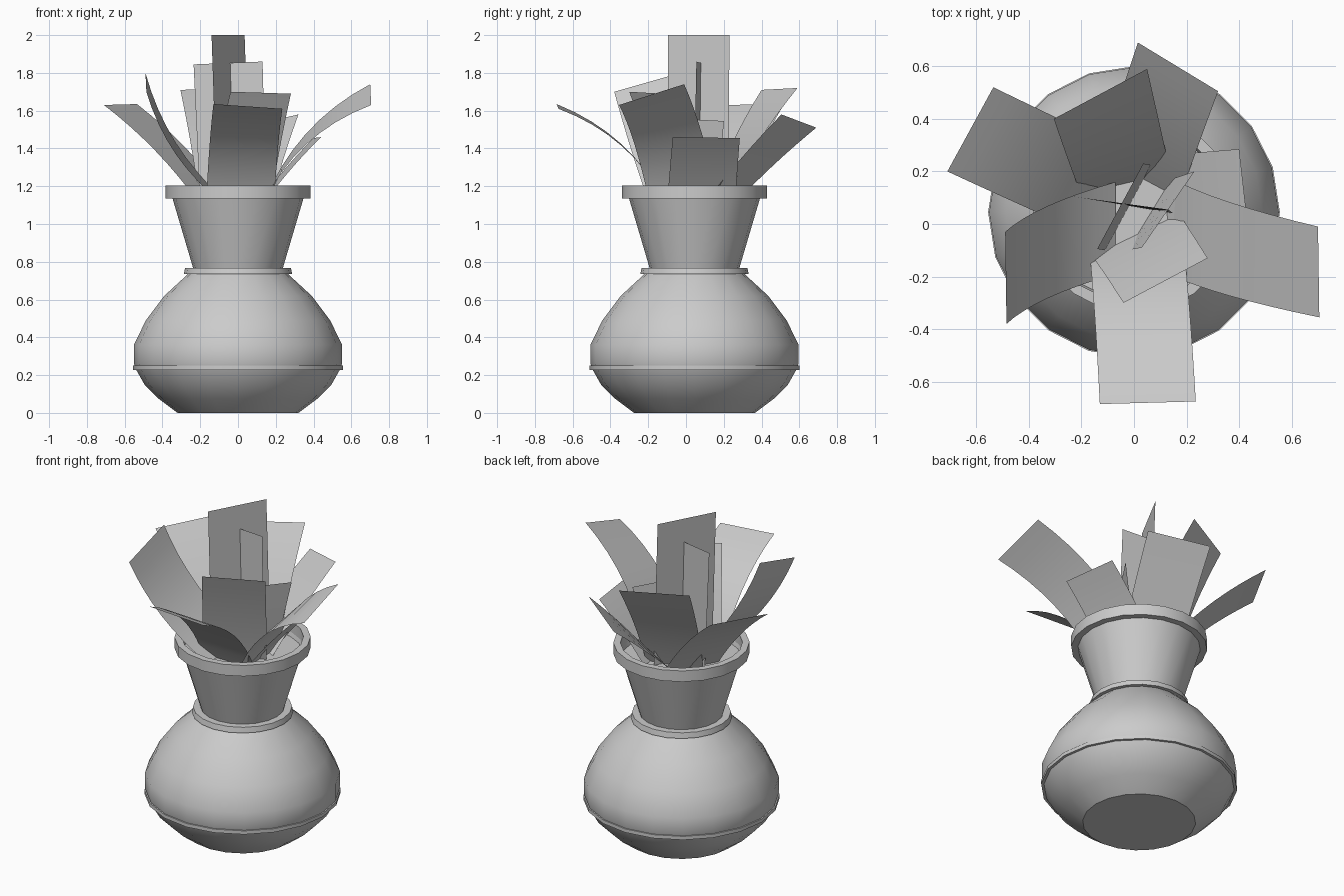
import bpy, bmesh, math
from mathutils import Vector

if "Cube" in bpy.data.objects:
    bpy.data.objects.remove(bpy.data.objects["Cube"])

CY = 0.045   # vase axis sits slightly behind the origin


def make_object(name, bm, angle):
    bmesh.ops.recalc_face_normals(bm, faces=bm.faces)
    mesh = bpy.data.meshes.new(name)
    bm.to_mesh(mesh)
    bm.free()
    ob = bpy.data.objects.new(name, mesh)
    bpy.context.collection.objects.link(ob)
    bpy.ops.object.select_all(action='DESELECT')
    ob.select_set(True)
    bpy.context.view_layer.objects.active = ob
    bpy.ops.object.shade_smooth_by_angle(angle=math.radians(angle))
    return ob


def lathe(name, profile, sides=20, closed=False, cap=False):
    """Spin an (r, z) profile around the vase axis."""
    bm = bmesh.new()
    rings = [[bm.verts.new((r * math.cos(2 * math.pi * i / sides),
                            CY + r * math.sin(2 * math.pi * i / sides), z))
              for i in range(sides)] for r, z in profile]
    pairs = list(zip(rings, rings[1:])) + ([(rings[-1], rings[0])] if closed else [])
    for a, b in pairs:
        for i in range(sides):
            j = (i + 1) % sides
            bm.faces.new((a[i], a[j], b[j], b[i]))
    if cap:
        bm.faces.new(rings[0])
        bm.faces.new(rings[-1])
    return make_object(name, bm, 35)


def leaf(name, base, tip, sag, steps=8):
    """Bent strip from a base edge to a tip edge; sag bows it up (+) or down (-)."""
    b1, b2, t1, t2 = (Vector(p) for p in (*base, *tip))
    n = (b2 - b1).cross((t1 + t2) - (b1 + b2)).normalized()
    if n.z < 0:
        n = -n
    bm = bmesh.new()
    prev = None
    for k in range(steps + 1):
        t = k / steps
        off = n * (4 * sag * t * (1 - t))
        row = [bm.verts.new(b1.lerp(t1, t) + off), bm.verts.new(b2.lerp(t2, t) + off)]
        if prev:
            bm.faces.new((prev[0], prev[1], row[1], row[0]))
        prev = row
    return make_object(name, bm, 40)


# Vase body, raised bands, neck, rim and filling
lathe("vase_body", [(0.32, 0), (0.42, 0.075), (0.495, 0.15), (0.54, 0.23), (0.551, 0.26),
                    (0.551, 0.36), (0.488, 0.49), (0.39, 0.62), (0.265, 0.735)], cap=True)
lathe("belly_band", [(0.53, 0.228), (0.555, 0.228), (0.555, 0.25), (0.53, 0.25)], closed=True)
lathe("neck_collar", [(0.23, 0.735), (0.287, 0.735), (0.28, 0.768), (0.23, 0.768)], closed=True)
lathe("vase_neck", [(0.237, 0.765), (0.348, 1.14)])
lathe("vase_rim", [(0.345, 1.135), (0.385, 1.135), (0.385, 1.203), (0.345, 1.203)], closed=True)
lathe("filling", [(0.335, 1.10), (0.338, 1.11)], cap=True)

# Leaves: base edge, tip edge, bow
leaf("leaf_front", ((-0.17, -0.10, 1.1), (0.19, -0.10, 1.1)),
     ((-0.13, -0.685, 1.635), (0.235, -0.675, 1.61)), 0.075)
leaf("leaf_right", ((0.13, 0.18, 1.1), (0.13, -0.19, 1.1)),
     ((0.70, -0.01, 1.74), (0.705, -0.355, 1.63)), 0.08)
leaf("leaf_left_back", ((-0.20, -0.03, 1.1), (-0.03, 0.28, 1.1)),
     ((-0.71, 0.20, 1.63), (-0.535, 0.52, 1.635)), 0.03)
leaf("leaf_left_front", ((-0.07, 0.16, 1.13), (-0.07, -0.19, 1.1)),
     ((-0.49, -0.03, 1.80), (-0.485, -0.38, 1.70)), -0.06)
leaf("leaf_back_left", ((-0.20, 0.11, 1.1), (0.14, 0.19, 1.1)),
     ((-0.305, 0.40, 1.71), (0.05, 0.59, 1.72)), 0.02)
leaf("leaf_back_right", ((-0.13, 0.25, 1.1), (0.17, 0.09, 1.1)),
     ((0.015, 0.69, 1.51), (0.32, 0.505, 1.58)), 0.01)
leaf("leaf_right_low", ((0.13, -0.10, 1.1), (0.10, 0.26, 1.1)),
     ((0.44, -0.07, 1.46), (0.40, 0.285, 1.455)), 0.01)
leaf("leaf_tall", ((-0.11, -0.10, 1.1), (0.065, 0.225, 1.1)),
     ((-0.14, -0.095, 2.0), (0.035, 0.23, 2.0)), 0)
leaf("leaf_upright", ((-0.20, 0.10, 1.1), (0.15, 0.04, 1.1)),
     ((-0.235, 0.105, 1.845), (0.13, 0.055, 1.86)), 0)
leaf("leaf_middle", ((-0.025, -0.10, 1.1), (0.14, 0.17, 1.1)),
     ((0.03, -0.09, 1.56), (0.23, 0.20, 1.545)), 0)
leaf("leaf_front_upright", ((-0.16, -0.12, 1.1), (0.17, 0.04, 1.1)),
     ((-0.04, -0.30, 1.70), (0.28, -0.13, 1.69)), 0.01)
